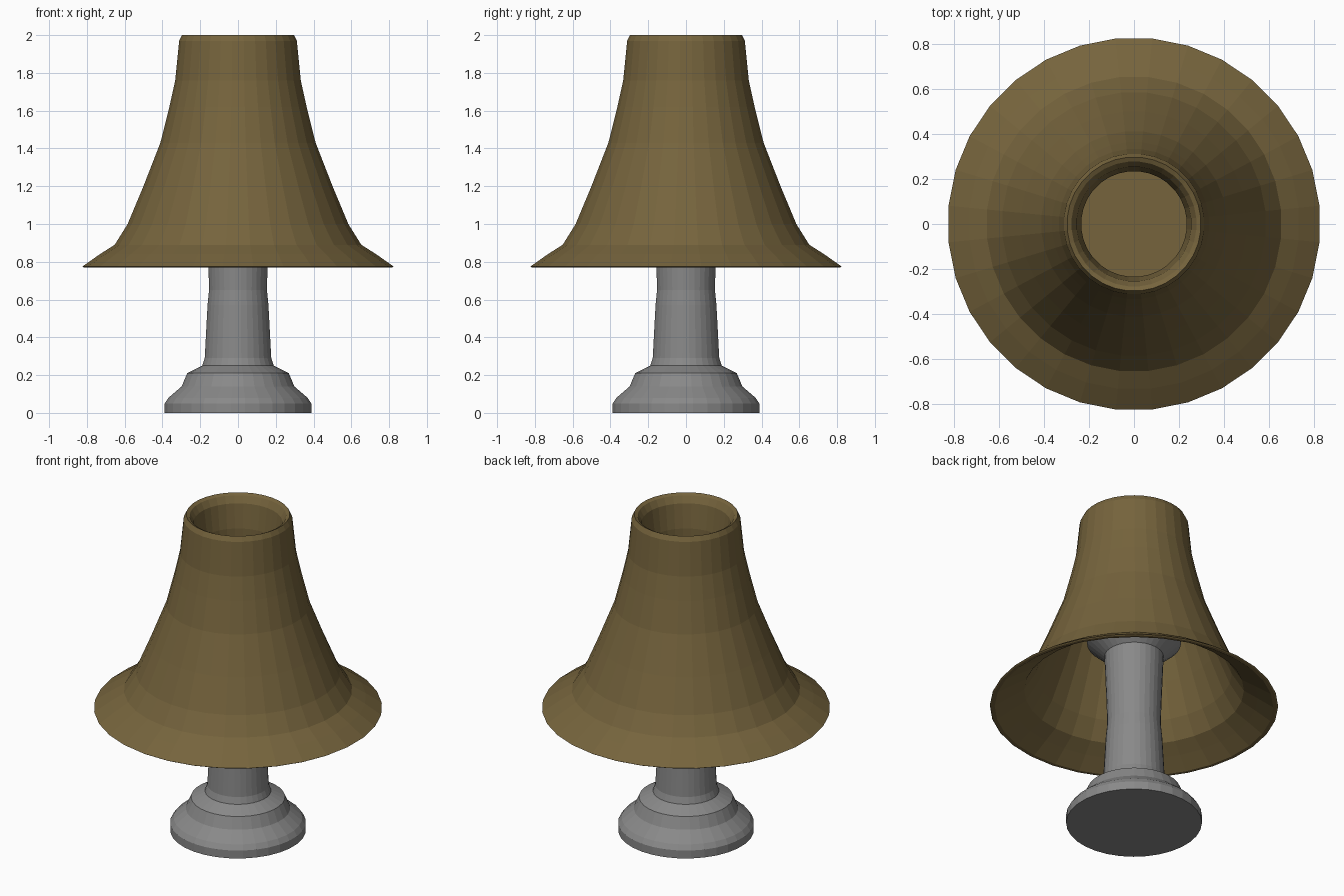
import bpy
import bmesh
import math
from mathutils import Matrix, Vector

SIDES = 32

cube = bpy.data.objects.get("Cube")
if cube:
    bpy.data.objects.remove(cube, do_unlink=True)


def make_material(name, colour):
    mat = bpy.data.materials.new(name)
    mat.use_nodes = True
    mat.diffuse_color = (*colour, 1)
    mat.node_tree.nodes["Principled BSDF"].inputs["Base Color"].default_value = (*colour, 1)
    return mat


def lathe(name, profile, mat):
    """Spin a profile of (radius, height) points around the z axis."""
    bm = bmesh.new()
    points = [bm.verts.new((r, 0, z)) for r, z in profile]
    edges = [bm.edges.new(pair) for pair in zip(points, points[1:])]
    bmesh.ops.spin(bm, geom=points + edges, cent=(0, 0, 0), axis=(0, 0, 1),
                   angle=math.tau, steps=SIDES, use_duplicate=False)
    bmesh.ops.remove_doubles(bm, verts=bm.verts[:], dist=0.0005)
    bmesh.ops.recalc_face_normals(bm, faces=bm.faces[:])
    # Turn flat sides towards the axes
    bmesh.ops.rotate(bm, verts=bm.verts[:], cent=Vector(),
                     matrix=Matrix.Rotation(math.pi / SIDES, 3, "Z"))
    mesh = bpy.data.meshes.new(name)
    bm.to_mesh(mesh)
    bm.free()
    mesh.materials.append(mat)
    obj = bpy.data.objects.new(name, mesh)
    bpy.context.collection.objects.link(obj)
    return obj


brown = make_material("olive_brown", (0.18, 0.127, 0.046))
grey = make_material("mid_grey", (0.25, 0.25, 0.25))

# Stepped foot
lathe("foot", [(0, 0), (0.39, 0), (0.39, 0.05), (0.37, 0.08), (0.30, 0.14),
               (0.27, 0.21), (0.19, 0.25), (0, 0.25)], grey)

# Waisted column with a flared top that carries the shade
lathe("column", [(0, 0.25), (0.19, 0.25), (0.177, 0.29), (0.162, 0.57),
                 (0.154, 0.65), (0.157, 0.77), (0.17, 1.1), (0.27, 1.19),
                 (0.27, 1.2), (0, 1.2)], grey)

# Bell shade: outer skin, rim and inner cup in one closed shell
outer = [(0.298, 2.0), (0.313, 1.97), (0.334, 1.76), (0.365, 1.62),
         (0.413, 1.43), (0.503, 1.2), (0.587, 1.0), (0.656, 0.89),
         (0.735, 0.84), (0.828, 0.775)]
inner = [(r - 0.025, z - 0.01) for r, z in reversed(outer[3:-1])]
cup = [(0, 1.22), (0.235, 1.22), (0.235, 1.8), (0.255, 1.95), (0.278, 1.99)]
underside = [(0.82, 0.77), (0.80, 0.77)] + inner + [(0.27, 1.55), (0.265, 1.2), (0, 1.2)]
lathe("shade", cup + outer + underside, brown)
